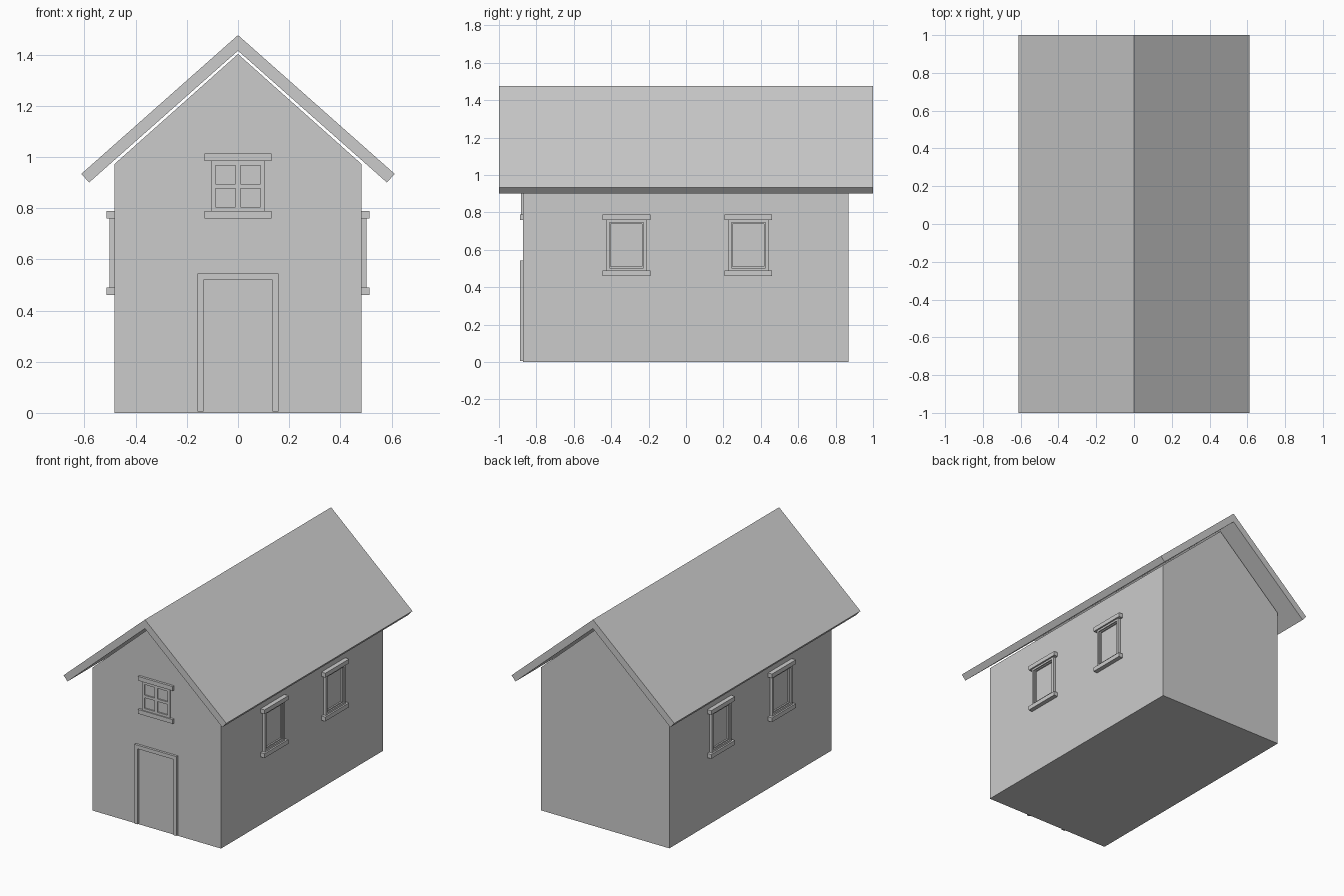
import bpy, bmesh
from mathutils import Matrix

if "Cube" in bpy.data.objects:
    bpy.data.objects.remove(bpy.data.objects["Cube"])

HALF_W, FRONT, BACK = 0.483, -0.872, 0.868


def finish(name, bm, mirror=False):
    bmesh.ops.recalc_face_normals(bm, faces=bm.faces)
    mesh = bpy.data.meshes.new(name)
    bm.to_mesh(mesh)
    bm.free()
    ob = bpy.data.objects.new(name, mesh)
    bpy.context.collection.objects.link(ob)
    if mirror:
        mod = ob.modifiers.new("Mirror", 'MIRROR')
        mod.use_axis = (True, False, False)
        mod.use_mirror_merge = False
    return ob


def prism(name, profile, y0, y1):
    """Extrude an x-z profile along y."""
    bm = bmesh.new()
    face = bm.faces.new([bm.verts.new((x, y0, z)) for x, z in profile])
    ext = bmesh.ops.extrude_face_region(bm, geom=[face])['geom']
    verts = [g for g in ext if isinstance(g, bmesh.types.BMVert)]
    bmesh.ops.translate(bm, verts=verts, vec=(0, y1 - y0, 0))
    return finish(name, bm)


def panel(name, us, vs, depth, place, holes=(), mirror=False):
    """Grid panel (u across, v up) with some cells left open, standing off a wall."""
    sink = -0.01
    bm = bmesh.new()
    grid = [[bm.verts.new((u, sink, v)) for v in vs] for u in us]
    for i in range(len(us) - 1):
        for j in range(len(vs) - 1):
            if (i, j) not in holes:
                bm.faces.new((grid[i][j], grid[i + 1][j], grid[i + 1][j + 1], grid[i][j + 1]))
    ext = bmesh.ops.extrude_face_region(bm, geom=bm.faces[:])['geom']
    verts = [g for g in ext if isinstance(g, bmesh.types.BMVert)]
    bmesh.ops.translate(bm, verts=verts, vec=(0, depth - sink, 0))
    loose = [v for v in bm.verts if not v.link_faces]
    bmesh.ops.delete(bm, geom=loose, context='VERTS')
    bmesh.ops.transform(bm, matrix=place, verts=bm.verts)
    return finish(name, bm, mirror)


# Walls with gable ends
prism("house_walls", [(-HALF_W, 0), (HALF_W, 0), (HALF_W, 0.972), (0, 1.402), (-HALF_W, 0.972)],
      FRONT, BACK)

# Pitched roof slab
prism("roof", [(-0.612, 0.934), (-0.582, 0.9), (0, 1.415), (0.582, 0.9), (0.612, 0.934), (0, 1.476)],
      -1, 1)

# Placement on the front wall: depth points to -y
front = Matrix(((1, 0, 0, 0), (0, -1, 0, FRONT), (0, 0, 1, 0), (0, 0, 0, 1)))

# Door surround
panel("door_frame", [-0.158, -0.135, 0.135, 0.158], [0.005, 0.519, 0.544], 0.016, front, {(1, 0)})

# Front window with four panes
panel("front_window_frame", [-0.104, -0.088, -0.01, 0.01, 0.088, 0.104],
      [0.788, 0.804, 0.876, 0.894, 0.966, 0.984], 0.009, front,
      {(1, 1), (1, 3), (3, 1), (3, 3)})
for part, z0, z1 in (("sill", 0.759, 0.788), ("lintel", 0.984, 1.013)):
    panel("front_window_" + part, [-0.131, 0.131], [z0, z1], 0.016, front)

# Side windows, mirrored to the left wall
for label, yc in (("near", -0.319), ("far", 0.333)):
    side = Matrix(((0, 1, 0, HALF_W), (1, 0, 0, yc), (0, 0, 1, 0), (0, 0, 0, 1)))
    panel(label + "_window_frame", [-0.107, -0.091, 0.091, 0.107], [0.49, 0.503, 0.746, 0.759],
          0.019, side, {(1, 1)}, True)
    panel(label + "_window_sash", [-0.091, -0.084, 0.084, 0.091], [0.503, 0.51, 0.739, 0.746],
          0.01, side, {(1, 1)}, True)
    for part, z0, z1 in (("sill", 0.461, 0.49), ("lintel", 0.759, 0.788)):
        panel(f"{label}_window_{part}", [-0.128, 0.128], [z0, z1], 0.03, side, (), True)
